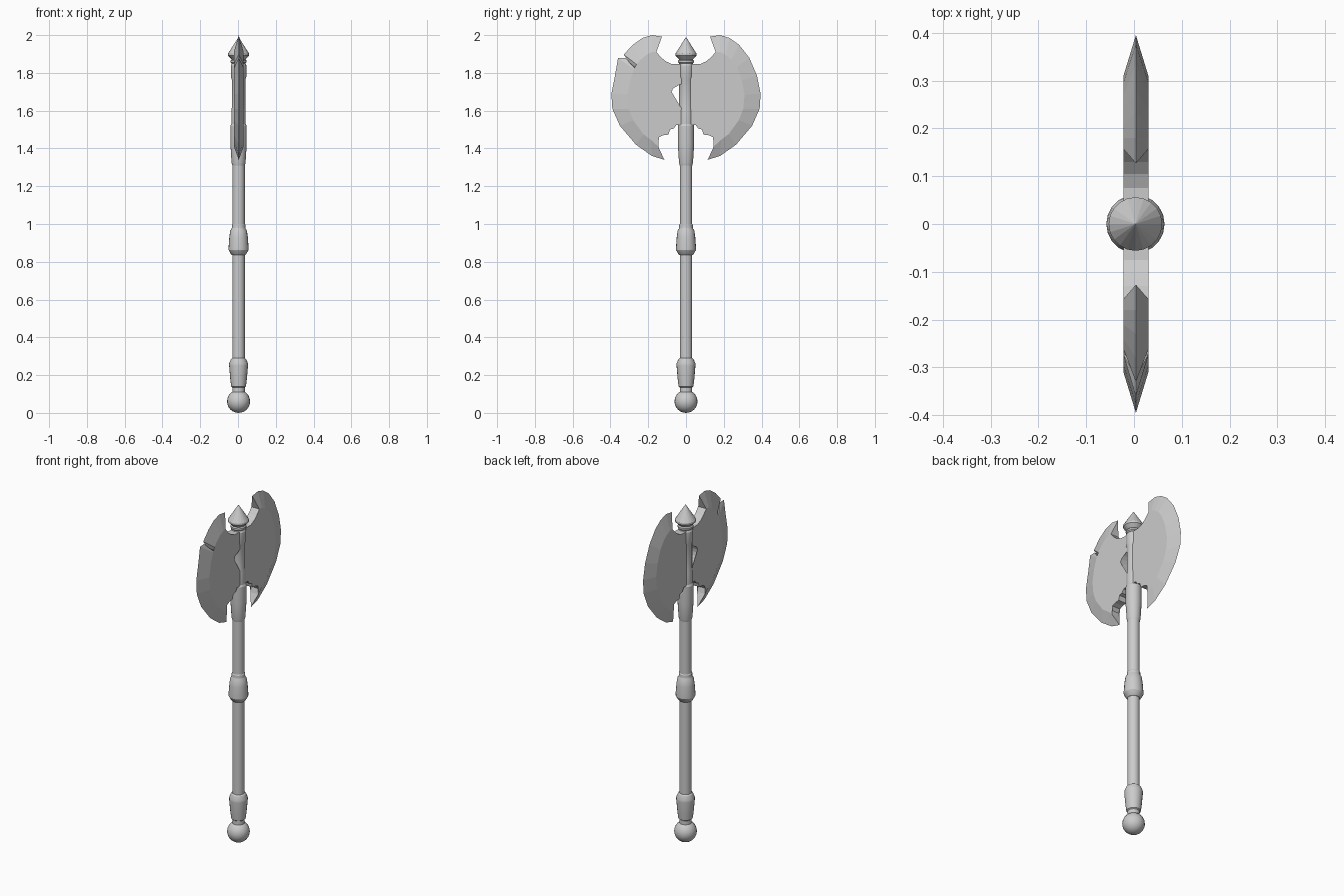
import bpy, bmesh, math

if "Cube" in bpy.data.objects:
    bpy.data.objects.remove(bpy.data.objects["Cube"])

CX = 0.003   # shaft axis offset


def finish(name, bm, smooth):
    bmesh.ops.recalc_face_normals(bm, faces=bm.faces)
    me = bpy.data.meshes.new(name)
    bm.to_mesh(me)
    bm.free()
    ob = bpy.data.objects.new(name, me)
    bpy.context.collection.objects.link(ob)
    if smooth:
        bpy.ops.object.select_all(action='DESELECT')
        ob.select_set(True)
        bpy.context.view_layer.objects.active = ob
        bpy.ops.object.shade_smooth_by_angle(angle=math.radians(25))
    return ob


def lathe(name, profile, sides=20, smooth=True):
    """Closed solid of revolution from (radius, z) pairs."""
    bm = bmesh.new()
    rings = []
    for r, z in profile:
        rings.append([bm.verts.new((CX + r * math.cos(2 * math.pi * i / sides),
                                    r * math.sin(2 * math.pi * i / sides), z))
                      for i in range(sides)])
    for a, b in zip(rings, rings[1:]):
        for i in range(sides):
            j = (i + 1) % sides
            bm.faces.new((a[i], a[j], b[j], b[i]))
    bm.faces.new(rings[0])
    bm.faces.new(rings[-1])
    bmesh.ops.remove_doubles(bm, verts=bm.verts, dist=1e-5)
    return finish(name, bm, smooth)


def blade(name, side, edge, ridge, inner):
    """Flat plate with a bevel from the ridge line to a sharp cutting edge."""
    half, cx = 0.026, 0.004
    bm = bmesh.new()

    def put(pts, x):
        return [bm.verts.new((cx + x, side * y, z)) for y, z in pts]
    sharp = put(edge, 0)
    faces = []
    for x in (half, -half):
        rid, inn = put(ridge, x), put(inner, x)
        bm.faces.new(rid + inn)
        for i in range(len(edge) - 1):
            bm.faces.new((rid[i], rid[i + 1], sharp[i + 1], sharp[i]))
        faces.append([rid[-1]] + inn + [rid[0]])
    # side walls and horn ends
    a, b = faces
    for i in range(len(a) - 1):
        bm.faces.new((a[i], a[i + 1], b[i + 1], b[i]))
    bm.faces.new((a[0], b[0], sharp[-1]))
    bm.faces.new((a[-1], b[-1], sharp[0]))
    bmesh.ops.triangulate(bm, faces=[f for f in bm.faces if len(f.verts) > 4])
    return finish(name, bm, False)


# Shaft and its fittings
lathe("shaft", [(0.033, 0.27), (0.033, 1.36)])
lathe("grip_collar", [(0.033, 0.10), (0.033, 0.135), (0.039, 0.14), (0.044, 0.18),
                      (0.050, 0.25), (0.050, 0.262), (0.040, 0.285), (0.033, 0.29)])
lathe("middle_collar", [(0.034, 0.835), (0.040, 0.84), (0.053, 0.863), (0.053, 0.875),
                        (0.049, 0.93), (0.044, 0.965), (0.037, 0.976), (0.036, 0.98),
                        (0.036, 0.995), (0.033, 1.0)])
lathe("head_socket", [(0.033, 1.31), (0.037, 1.325), (0.043, 1.42), (0.043, 1.52),
                      (0.038, 1.53), (0.038, 1.60), (0.036, 1.615), (0.036, 1.765),
                      (0.041, 1.78), (0.041, 1.84), (0.036, 1.85), (0.042, 1.856),
                      (0.042, 1.866), (0.032, 1.875)])
lathe("finial", [(0.034, 1.86), (0.036, 1.872), (0.056, 1.892),
                 (0.056, 1.902), (0.0, 1.99)], smooth=False)

# Pommel ball
n = 12
lathe("pommel", [(0.061 * math.sin(math.pi * i / n), 0.061 - 0.061 * math.cos(math.pi * i / n))
                 for i in range(n + 1)])

# Blade outlines as (distance from shaft, height), running top to bottom
edge = [(0.127, 1.992), (0.18, 2.0), (0.23, 1.985), (0.28, 1.95), (0.335, 1.88), (0.376, 1.785),
        (0.395, 1.69), (0.39, 1.61), (0.35, 1.52), (0.265, 1.42), (0.18, 1.36), (0.115, 1.34)]
ridge = [(0.157, 1.91), (0.18, 1.91), (0.21, 1.895), (0.24, 1.87), (0.27, 1.83), (0.296, 1.76),
         (0.31, 1.685), (0.303, 1.61), (0.28, 1.55), (0.225, 1.475), (0.185, 1.445), (0.147, 1.41)]
hole = [(0.079 * math.sin(a), 1.68 - 0.076 * math.cos(a))
        for a in (math.pi * i / 12 for i in range(13))]
inner = [(0.155, 1.44), (0.143, 1.46), (0.12, 1.47), (0.092, 1.473), (0.085, 1.50),
         (0.065, 1.505), (0.05, 1.525), (0.0, 1.525)] + hole + \
        [(0.0, 1.845), (0.075, 1.847), (0.105, 1.86), (0.13, 1.88)]
blade("right_blade", 1, edge, ridge, inner)

# The opposite blade has a chipped edge
chip_edge = edge[:4] + [(0.33, 1.897), (0.298, 1.853), (0.322, 1.88), (0.36, 1.878)] + edge[5:]
chip_ridge = ridge[:4] + [(0.262, 1.845), (0.27, 1.83), (0.272, 1.825), (0.275, 1.82)] + ridge[5:]
blade("left_blade", -1, chip_edge, chip_ridge, inner)
